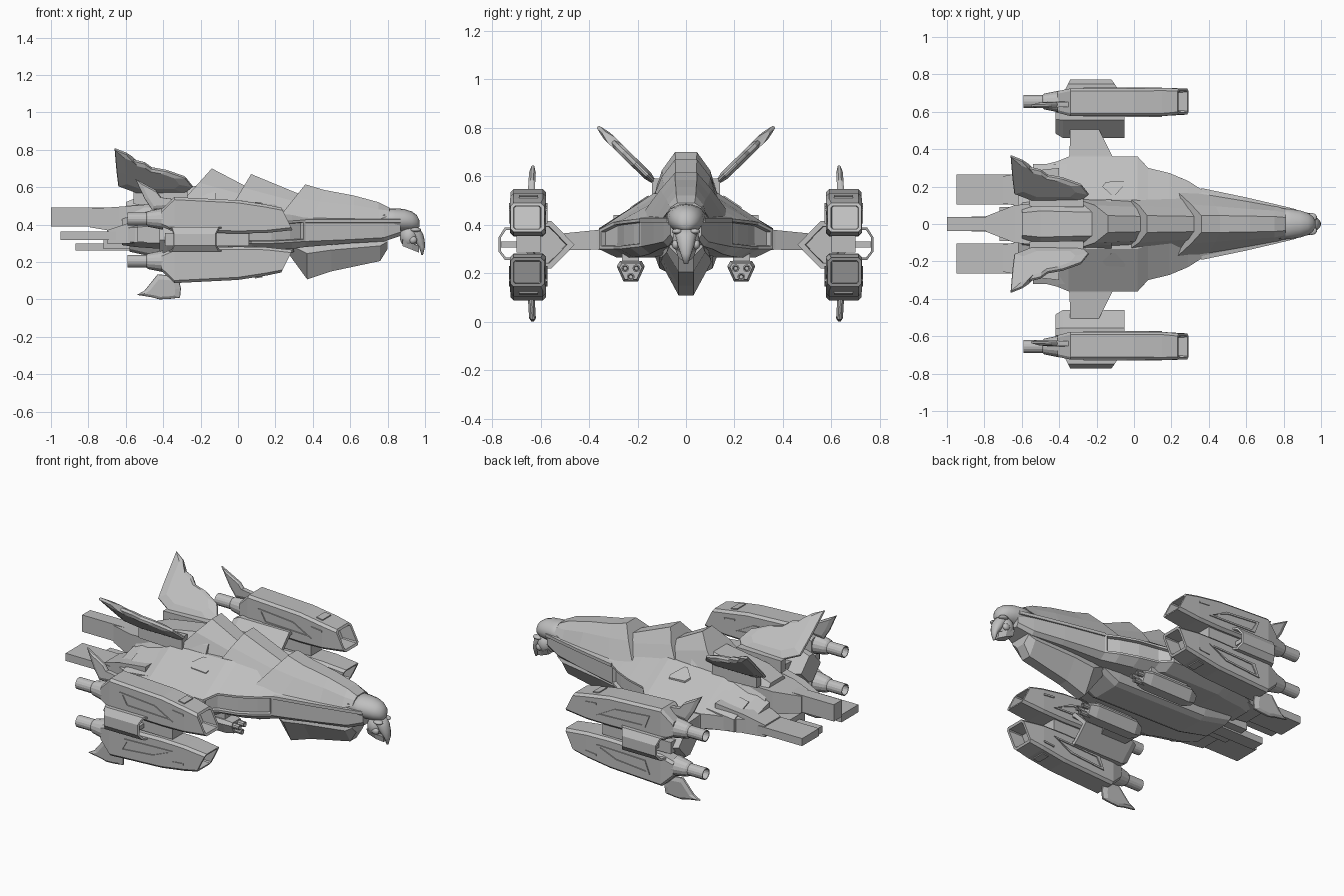
import bpy, bmesh, math
from mathutils import Vector

old = bpy.data.objects.get("Cube")
if old:
    bpy.data.objects.remove(old, do_unlink=True)

grey = bpy.data.materials.new("hull_grey")
grey.use_nodes = True
COLOUR = (0.52, 0.52, 0.52, 1)
grey.diffuse_color = COLOUR
grey.node_tree.nodes["Principled BSDF"].inputs["Base Color"].default_value = COLOUR
MID = 0.317  # height the engine pods mirror about


def finish(name, bm, smooth=False):
    bmesh.ops.recalc_face_normals(bm, faces=bm.faces)
    me = bpy.data.meshes.new(name)
    bm.to_mesh(me)
    bm.free()
    me.materials.append(grey)
    for p in me.polygons:
        p.use_smooth = smooth
    ob = bpy.data.objects.new(name, me)
    bpy.context.collection.objects.link(ob)


def sink(bm, faces, rim, move):
    """Frame a face region and push its middle along a vector."""
    bmesh.ops.inset_region(bm, faces=faces, thickness=rim, use_even_offset=True)
    bmesh.ops.inset_region(bm, faces=faces, thickness=0.003, use_even_offset=True)
    bmesh.ops.translate(bm, verts=list({v for f in faces for v in f.verts}), vec=move)


def loft(name, rings, side=1, flip=False, intake=0, rim=0.014, panel=None, smooth=False):
    """Skin closed rings of points; optional recess in the last cap."""
    bm = bmesh.new()
    rows = [[bm.verts.new((x, y * side, 2 * MID - z if flip else z)) for x, y, z in r] for r in rings]
    n = len(rows[0])
    for a, b in zip(rows, rows[1:]):
        for i in range(n):
            j = (i + 1) % n
            bm.faces.new((a[i], a[j], b[j], b[i]))
    bm.faces.new(rows[0])
    cap = bm.faces.new(rows[-1])
    bmesh.ops.recalc_face_normals(bm, faces=bm.faces)
    if intake:
        sink(bm, [cap], rim, (-intake, 0, 0))
    if panel:
        panel(bm)
    finish(name, bm, smooth)


def sym(x, half, rake=0):
    """Ring mirrored across the centre line from a half profile."""
    top = half[0][1]
    pts = [(x - rake * (top - z), y, z) for y, z in half]
    return pts + [(px, -y, z) for px, y, z in reversed(pts)]


def box(name, x, y, z, side=1, taper=1.0):
    cy, cz = sum(y) / 2, sum(z) / 2
    def ring(px, k):
        return [(px, cy + (b - cy) * k, cz + (c - cz) * k)
                for b, c in ((y[0], z[0]), (y[1], z[0]), (y[1], z[1]), (y[0], z[1]))]
    loft(name, [ring(x[0], taper), ring(x[1], 1)], side)


def circle(c, ra, rb, upright=False, n=16):
    out = []
    for i in range(n):
        a = 2 * math.pi * i / n
        p, q = ra * math.cos(a), rb * math.sin(a)
        out.append((c[0] + p, c[1] + q, c[2]) if upright else (c[0], c[1] + p, c[2] + q))
    return out


def plate(name, pts, thick, side=1, flip=False):
    """Slab through points, thickened sideways."""
    loft(name, [[(x, y - thick, z) for x, y, z in pts], [(x, y + thick, z) for x, y, z in pts]], side, flip)


def blade(name, pts, offset, side=1, flip=False):
    """Fin with thin edges that swells toward its middle."""
    pts = [Vector(p) for p in pts]
    mid = sum(pts, Vector()) / len(pts)
    off = Vector(offset)
    loft(name, [[mid + (p - mid) * k + off * t for p in pts]
                for k, t in ((.7, -1), (.98, -.4), (1, 0), (.98, .4), (.7, 1))], side, flip)


def ball(name, c, r):
    bm = bmesh.new()
    bmesh.ops.create_uvsphere(bm, u_segments=24, v_segments=14, radius=1)
    for v in bm.verts:
        v.co = Vector(c) + Vector((v.co.x * r[0], v.co.y * r[1], v.co.z * r[2]))
    finish(name, bm, True)


# Wide main body, with recessed panels along the leading edges
def edge_panels(bm):
    for s in (1, -1):
        faces = [f for f in bm.faces if 0.03 < f.calc_center_median().x < 0.34
                 and f.normal.y * s > 0.3 and abs(f.normal.z) < 0.4]
        if faces:
            sink(bm, faces, 0.012, (-0.012, -0.016 * s, 0))


body = [(-.62, .26, .43, .38, .31, .29), (-.55, .30, .46, .385, .305, .28), (-.41, .335, .49, .385, .30, .27),
        (-.35, .36, .52, .385, .30, .265), (.02, .36, .53, .38, .30, .265), (.075, .30, .525, .41, .30, .265),
        (.19, .272, .51, .415, .30, .265), (.29, .23, .49, .42, .305, .27), (.36, .185, .48, .425, .31, .28),
        (.60, .135, .465, .425, .32, .30), (.78, .092, .455, .425, .33, .31), (.87, .065, .44, .41, .36, .34)]
loft("main_body", [sym(x, [(.37 * w, t), (w, a), (w, b), (.8 * w, u)]) for x, w, t, a, b, u in body],
     panel=edge_panels)


# Overlapping armour scales along the spine
def scale_ring(x, crest, mid, base, top, low, rake):
    return sym(x, [(crest, top), (mid, top - .4 * (top - low)), (base, low)], rake)


loft("rear_spine_scale", [scale_ring(-.14, .045, .10, .135, .70, .51, .9),
                          scale_ring(.07, .04, .09, .13, .59, .50, .6)])
loft("middle_spine_scale", [scale_ring(.07, .045, .10, .145, .67, .49, .6),
                            scale_ring(.36, .04, .08, .14, .55, .46, .5)])
loft("front_spine_scale", [scale_ring(.36, .045, .105, .18, .615, .445, .8),
                           scale_ring(.46, .045, .095, .155, .585, .435, .4),
                           scale_ring(.62, .042, .08, .12, .555, .428, 0),
                           scale_ring(.75, .04, .072, .097, .52, .425, 0),
                           scale_ring(.81, .035, .06, .08, .49, .45, 0)])
loft("rear_dorsal_fairing", [scale_ring(-.60, .06, .09, .12, .52, .42, 0),
                             scale_ring(-.50, .07, .10, .14, .56, .45, 0),
                             scale_ring(-.12, .06, .11, .15, .625, .49, 0)])

# Keel under the neck, belly block behind it
keel = [(.24, .095, .32, .285), (.37, .105, .32, .107), (.50, .10, .325, .15), (.76, .08, .33, .205), (.80, .07, .33, .27)]
loft("prow_keel", [sym(x, [(.85 * w, t), (w, t - .35 * (t - b)), (.03, b)]) for x, w, t, b in keel])
loft("belly_block", [sym(x, [(.135, .29), (.11, b), (.08, b - .015)]) for x, b in ((-.58, .27), (-.40, .23), (.20, .22), (.30, .27))])

# Head: smooth hood, bony face and hooked beak
hood = [(.77, .086, .056, .430), (.84, .08, .062, .425), (.89, .072, .060, .423), (.93, .059, .052, .418),
        (.957, .04, .038, .412), (.97, .016, .016, .405)]
loft("hood", [circle((x, 0, z), a, b) for x, a, b, z in hood], smooth=True)
ball("face", (.915, 0, .335), (.05, .056, .06))
loft("beak", [circle(c, a, b, True) for c, a, b in (
    ((.93, 0, .38), .04, .046), ((.948, 0, .35), .042, .042), ((.968, 0, .315), .03, .034),
    ((.984, 0, .28), .016, .022), ((.985, 0, .237), .004, .008))], smooth=True)
loft("lower_jaw", [sym(x, [(w, t), (.7 * w, t - .035)]) for x, w, t in ((.88, .05, .32), (.93, .045, .30), (.968, .018, .285))])

# Tail boom and its housing
box("tail_boom", (-1.0, -.5), (-.038, .038), (.39, .49))
loft("tail_housing", [sym(x, [(w, t), (w, b)]) for x, w, t, b in ((-.79, .042, .485, .385), (-.64, .10, .495, .36), (-.45, .12, .51, .30))])
box("lower_tail_blade", (-.87, -.4), (-.04, .04), (.26, .30))
box("lower_tail_step", (-.72, -.4), (-.09, .09), (.27, .33))

for s, tag in ((1, "left"), (-1, "right")):
    # Cheek bone and brow
    ball("cheek_" + tag, (.935, .042 * s, .318), (.022, .016, .02))
    ball("brow_" + tag, (.95, .036 * s, .372), (.028, .022, .012))
    # Flat exhaust blades
    box("exhaust_blade_" + tag, (-.95, -.58), (.105, .265), (.317, .362), s)
    loft("exhaust_root_" + tag, [[(x, a, .30), (x, b, .30), (x, b, t), (x, a, t)]
                                 for x, a, b, t in ((-.70, .11, .255, .37), (-.58, .09, .28, .41), (-.40, .08, .30, .44))], s)
    # Swept tail fin leaning outward
    fin = [(-.66, 1), (-.60, .9), (-.56, .74), (-.50, .68), (-.46, .56), (-.38, .5), (-.28, .35),
           (-.24, .14), (-.28, 0), (-.54, 0), (-.64, .16), (-.65, .5)]
    blade("tail_fin_" + tag, [(x, .125 + .24 * t, .57 + .235 * t) for x, t in fin], (0, -.013, .013), s)
    box("fin_root_" + tag, (-.56, -.27), (.09, .14), (.50, .59), s, taper=.8)
    # Hatch plate on the upper body
    hatch = [(-.17, .20), (-.15, .225), (-.05, .23), (-.045, .215), (-.10, .155), (-.12, .155)]
    loft("hatch_" + tag, [[(x, y, .53 - .66 * (y - .133) + h) for x, y in hatch] for h in (-.006, .006)], s)
    # Neck side rail and rear cowl
    loft("neck_rail_" + tag, [[(x, w - .03, .405), (x, w, .41), (x, w, .428), (x, w - .03, .433)]
                              for x, w in ((.36, .192), (.60, .142), (.78, .10), (.87, .078))], s)
    loft("rear_cowl_" + tag, [[(x, .18, .31), (x, .32, .31), (x, .32, o), (x, .18, i)]
                              for x, o, i in ((-.54, .385, .44), (-.36, .405, .475))], s)
    # Belly gun cluster with stub pylon
    gun = [(-.22, .6), (-.17, 1), (.10, 1), (.15, .8)]
    loft("belly_gun_" + tag, [[(x, .228 + y * k, .208 + z * k) for y, z in
                               ((-.03, -.042), (.03, -.042), (.058, .02), (.045, .042), (-.045, .042), (-.058, .02))]
                              for x, k in gun], s)
    for y, z in ((.205, .22), (.251, .22), (.228, .185)):
        loft("gun_barrel_" + tag, [circle((x, y, z), .016, .016, n=10) for x in (.08, .19)], s, intake=.02, rim=.005)
    box("belly_pylon_" + tag, (-.15, .10), (.195, .265), (.22, .29), s)
    # Arm out to the pod bracket
    loft("wing_arm_" + tag, [[(a, y, l), (b, y, l), (b, y, h), (a, y, h)] for y, a, b, l, h in
                             ((.32, -.36, -.09, .295, .385), (.37, -.345, -.12, .297, .378), (.53, -.34, -.20, .295, .362))], s)
    # Hexagonal bracket, core and open outer guard
    hexa = [(.46, .317), (.555, .415), (.60, .415), (.69, .318), (.60, .22), (.555, .22)]
    loft("pod_bracket_" + tag, [[(x, .58 + (y - .58) * k, MID + (z - MID) * k) for y, z in hexa]
                                for x, k in ((-.42, .8), (-.38, 1), (-.05, 1))], s, intake=.08, rim=.022)
    box("pod_core_" + tag, (-.39, .06), (.60, .70), (.285, .355), s)
    guard = [(.715, .388), (.748, .388), (.773, .35), (.773, .288), (.748, .255), (.715, .255),
             (.715, .265), (.743, .265), (.764, .291), (.764, .347), (.743, .378), (.715, .378)]
    loft("outer_guard_" + tag, [[(x + d * (y - .715), y, z) for y, z in guard] for x, d in ((-.37, .5), (-.08, -.7))], s)
    for x in (-.30, -.14):
        box("guard_clamp_" + tag, (x - .012, x + .012), (.69, .77), (.305, .33), s)

    for flip, level in ((False, "upper"), (True, "lower")):
        part = "_%s_%s" % (level, tag)
        # Chamfered engine pod with a slanted open front
        stations = [(-.41, .595, .71, .39, .48, 0), (-.34, .577, .725, .36, .547, 0), (0, .577, .725, .352, .53, 0),
                    (.15, .577, .727, .355, .507, 0), (.292, .585, .725, .37, .49, .5)]
        k = .014
        rings = []
        for x, a, b, l, h, rake in stations:
            outline = [(a + k, l), (b - k, l), (b, l + k), (b, h - k), (b - k, h), (a + k, h), (a, h - k), (a, l + k)]
            rings.append([(x - rake * (z - l), y, z) for y, z in outline])
        loft("engine_pod" + part, rings, s, flip, intake=.09)
        # Tail nozzle
        noz = [(-.59, .034), (-.49, .034), (-.48, .042), (-.40, .058)]
        loft("pod_nozzle" + part, [circle((x, .655, .43), r, r) for x, r in reversed(noz)], s, flip, intake=-.06, rim=.005)
        # Slanted panel frame on both flanks
        for y in (.575, .727):
            for bar in ([(-.27, .49), (-.04, .47), (-.05, .46), (-.25, .478)],
                        [(-.27, .49), (-.25, .478), (-.22, .425), (-.24, .415)],
                        [(-.24, .415), (-.22, .425), (.06, .415), (.08, .405)],
                        [(-.04, .47), (-.05, .46), (.06, .415), (.08, .405)]):
                plate("pod_panel_frame" + part, [(x, y, z) for x, z in bar], .004, s, flip)
            plate("pod_slot" + part, [(x, y, z) for x, z in ((.08, .475), (.15, .468), (.15, .458), (.08, .465))], .004, s, flip)
        # Small cover plate on the pod
        loft("pod_cover" + part, [[(x, y, .53 - .153 * x + h) for x, y in ((.09, .61), (.13, .61), (.13, .69), (.09, .69))]
                                  for h in (-.004, .006)], s, flip)
        # Swept stabiliser fin
        if flip:
            tip = [(-.54, .61), (-.50, .587), (-.43, .50), (-.32, .51), (-.305, .575), (-.31, .625), (-.37, .632), (-.42, .634), (-.46, .623)]
        else:
            tip = [(-.55, .645), (-.44, .585), (-.41, .545), (-.30, .53), (-.34, .49), (-.46, .48), (-.50, .54)]
        blade("pod_fin" + part, [(x, .636 - .06 * (z - .58), z) for x, z in tip], (0, .014, 0), s, flip)
